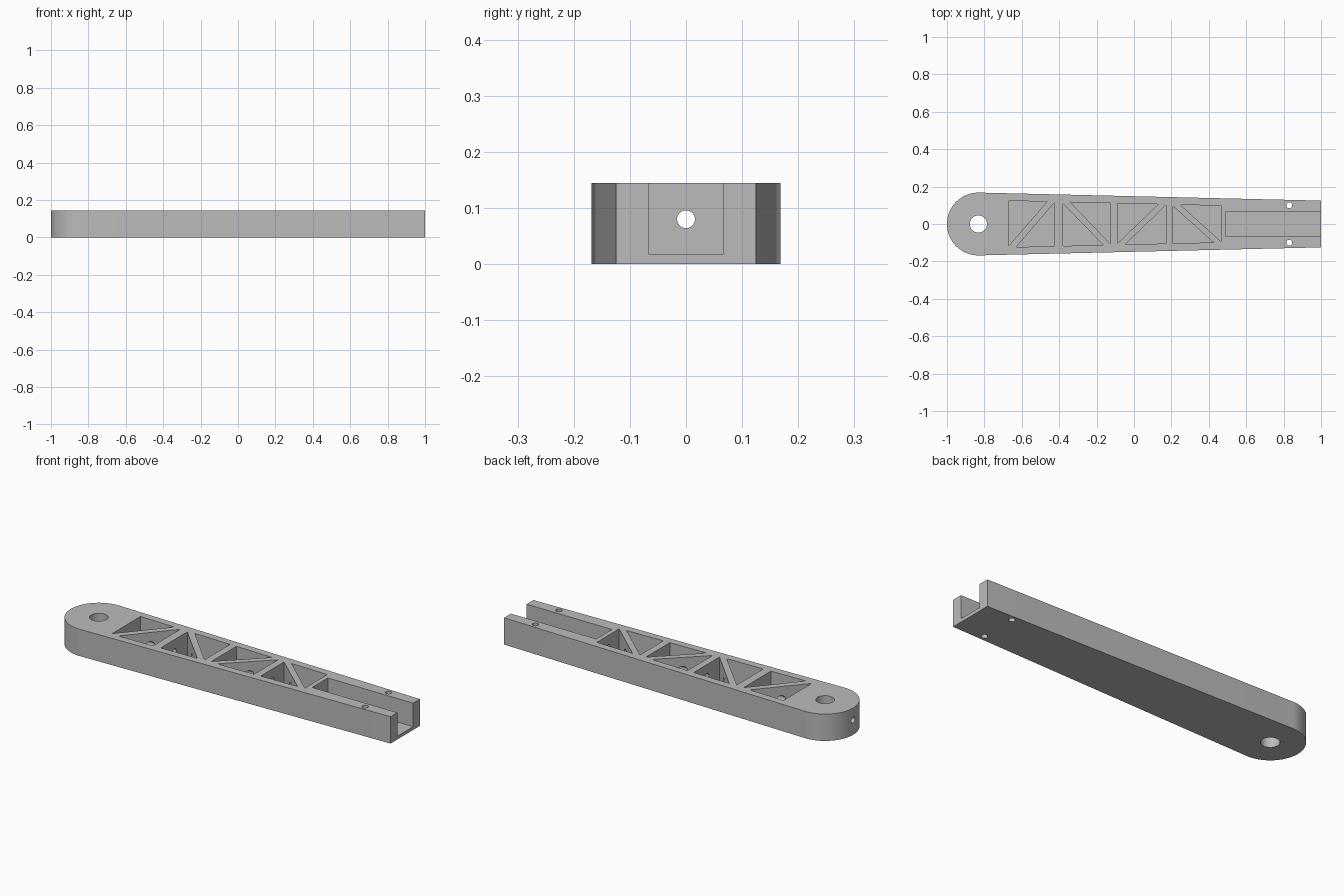
import bpy, bmesh, math
from mathutils import Matrix, Vector

if "Cube" in bpy.data.objects:
    bpy.data.objects.remove(bpy.data.objects["Cube"], do_unlink=True)

HEIGHT = 0.145
FLOOR = 0.018
PIVOT_X, END_R, TIP_HALF = -0.832, 0.168, 0.125
RIM, RIB = 0.04, 0.04

grey = bpy.data.materials.new("plain grey")
grey.use_nodes = True
colour = (0.5, 0.5, 0.5, 1)
grey.diffuse_color = colour
grey.node_tree.nodes["Principled BSDF"].inputs["Base Color"].default_value = colour


def prism(name, outline, z0, z1):
    """Extrude a flat outline from z0 up to z1."""
    bm = bmesh.new()
    face = bm.faces.new([bm.verts.new((x, y, z0)) for x, y in outline])
    top = bmesh.ops.extrude_face_region(bm, geom=[face])["geom"]
    verts = [v for v in top if isinstance(v, bmesh.types.BMVert)]
    bmesh.ops.translate(bm, verts=verts, vec=(0, 0, z1 - z0))
    bmesh.ops.recalc_face_normals(bm, faces=bm.faces)
    return add_object(name, bm)


def rod(name, centre, radius, length, axis="Z", sides=32):
    bm = bmesh.new()
    turn = Matrix.Rotation(math.pi / 2, 4, "Y") if axis == "X" else Matrix()
    bmesh.ops.create_cone(bm, cap_ends=True, segments=sides, radius1=radius,
                          radius2=radius, depth=length,
                          matrix=Matrix.Translation(centre) @ turn)
    return add_object(name, bm)


def add_object(name, bm):
    mesh = bpy.data.meshes.new(name)
    bm.to_mesh(mesh)
    bm.free()
    mesh.materials.append(grey)
    obj = bpy.data.objects.new(name, mesh)
    bpy.context.collection.objects.link(obj)
    return obj


def half_width(x):
    t = (x - PIVOT_X) / (1 - PIVOT_X)
    return END_R + (TIP_HALF - END_R) * t


# Tapered arm body with a rounded pivot end
outline = [(1, -TIP_HALF), (1, TIP_HALF)]
for i in range(49):
    a = math.pi / 2 + math.pi * i / 48
    outline.append((PIVOT_X + END_R * math.cos(a), END_R * math.sin(a)))
arm = prism("arm_body", outline, 0, HEIGHT)

cutters = []

# Paired triangular pockets, with diagonal ribs alternating in direction
bays = [(-0.67, -0.425), (-0.38, -0.125), (-0.087, 0.17), (0.208, 0.465)]
for i, (x0, x1) in enumerate(bays):
    s = 1 if i % 2 == 0 else -1

    def edge(x):
        return half_width(x) - RIM

    first = [(x0, s * edge(x0)), (x1 - RIB, s * edge(x1 - RIB)),
             (x0, -s * (edge(x0) - 0.008))]
    second = [(x1, -s * edge(x1)), (x0 + RIB, -s * edge(x0 + RIB)),
              (x1, s * (edge(x1) - 0.004))]
    for tri in (first, second):
        cutters.append(prism("pocket_cutter", tri, FLOOR, HEIGHT + 0.1))

# Open channel at the narrow end
cutters.append(prism("channel_cutter", [(0.49, -0.067), (1.1, -0.067),
                                        (1.1, 0.067), (0.49, 0.067)],
                     FLOOR, HEIGHT + 0.1))

# Pivot hole, two screw holes and the long lengthwise bore
cutters.append(rod("pivot_cutter", (PIVOT_X, 0, 0), 0.046, 1))
for side in (-1, 1):
    cutters.append(rod("screw_cutter", (0.83, side * 0.1, 0), 0.016, 1))
cutters.append(rod("bore_cutter", (0, 0, 0.08), 0.016, 3, "X"))

# Cut everything out of the body, then discard the cutters
bpy.context.view_layer.objects.active = arm
for cutter in cutters:
    cut = arm.modifiers.new("cut", "BOOLEAN")
    cut.operation = "DIFFERENCE"
    cut.solver = "EXACT"
    cut.object = cutter
    bpy.ops.object.modifier_apply(modifier=cut.name)
    bpy.data.objects.remove(cutter, do_unlink=True)

bpy.ops.object.select_all(action="DESELECT")
arm.select_set(True)
bpy.ops.object.shade_smooth_by_angle(angle=math.radians(30))
